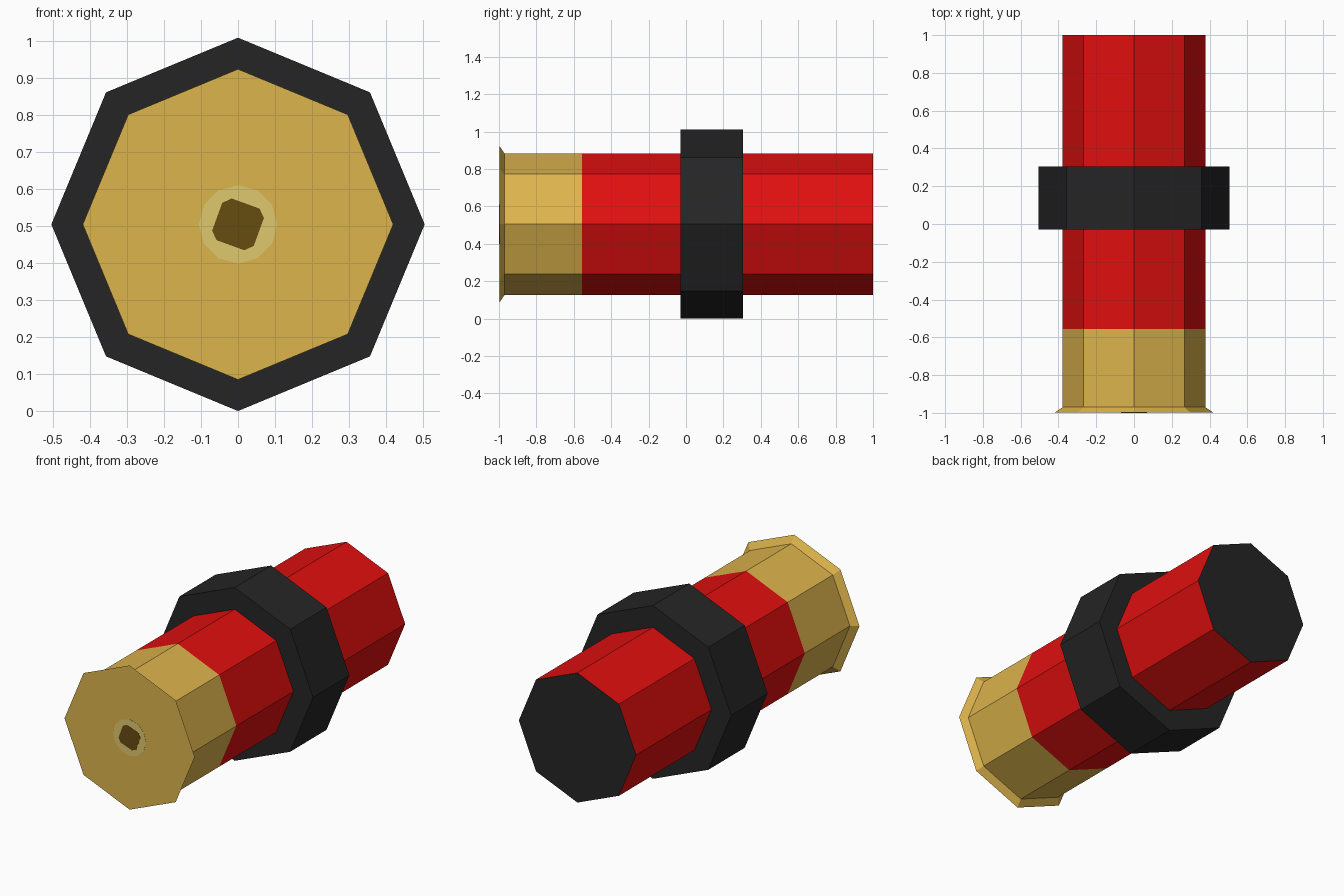
import bpy, bmesh, math

if "Cube" in bpy.data.objects:
    bpy.data.objects.remove(bpy.data.objects["Cube"])

CZ = 0.505  # height of the long axis


def material(name, rgb):
    m = bpy.data.materials.new(name)
    lin = [((c / 255 + 0.055) / 1.055) ** 2.4 if c > 10 else c / 255 / 12.92 for c in rgb]
    m.diffuse_color = (*lin, 1)
    m.use_nodes = True
    m.node_tree.nodes["Principled BSDF"].inputs["Base Color"].default_value = m.diffuse_color
    return m


RED = material("red", (225, 15, 15))
BLACK = material("black", (37, 37, 37))
BRASS = material("brass", (222, 181, 77))
PALE = material("pale_brass", (222, 200, 108))
DARK = material("dark_brown", (102, 76, 17))


def octagon(r, sides=8):
    return [(r * math.sin(2 * math.pi * k / sides), r * math.cos(2 * math.pi * k / sides))
            for k in range(sides)]


def loft(name, sections, mats, cap_start=False, cap_end=False, closed=False):
    """Skin a list of (outline, y) sections along y; a second material goes on the end cap."""
    bm = bmesh.new()
    rings = [[bm.verts.new((x, y, CZ + z)) for x, z in pts] for pts, y in sections]
    pairs = list(zip(rings, rings[1:]))
    if closed:
        pairs.append((rings[-1], rings[0]))
    for a, b in pairs:
        n = len(a)
        for k in range(n):
            j = (k + 1) % n
            bm.faces.new((a[k], b[k], b[j], a[j]))
    if cap_start:
        bm.faces.new(rings[0])
    if cap_end:
        bm.faces.new(rings[-1][::-1]).material_index = len(mats) - 1
    if closed:
        bmesh.ops.recalc_face_normals(bm, faces=bm.faces)
    else:
        # open tubes and capped parts: orient away from the long axis
        bm.normal_update()
        for f in bm.faces:
            c = f.calc_center_median()
            radial = f.normal.x * c.x + f.normal.z * (c.z - CZ)
            axial = f.normal.y * c.y
            if (axial if abs(f.normal.y) > 0.99 else radial) < 0:
                f.normal_flip()
    me = bpy.data.meshes.new(name)
    bm.to_mesh(me)
    bm.free()
    for m in mats:
        me.materials.append(m)
    ob = bpy.data.objects.new(name, me)
    bpy.context.collection.objects.link(ob)
    return ob


# Red casing with black end
loft("casing", [(octagon(0.378), -0.555), (octagon(0.378), 1.0)], [RED, BLACK], cap_end=True)

# Brass base with flared rim
loft("brass_base", [(octagon(0.42), -0.998), (octagon(0.378), -0.97), (octagon(0.378), -0.555)],
     [BRASS], cap_start=True)

# Black band around the casing
loft("band", [(octagon(0.505), -0.03), (octagon(0.505), 0.305),
              (octagon(0.375), 0.305), (octagon(0.375), -0.03)], [BLACK], closed=True)

# Pale disc on the base
disc = octagon(0.106, 12)
loft("primer_ring", [(disc, -0.999), (disc, -0.997)], [PALE], cap_start=True)

# Dark square with clipped corners, slightly turned
h, c, t = 0.060, 0.040, math.radians(-20)
mark = []
for k in range(4):
    a = t - k * math.pi / 2
    for x, z in ((-c, h), (c, h)):
        mark.append((x * math.cos(a) - z * math.sin(a), x * math.sin(a) + z * math.cos(a)))
loft("primer_mark", [(mark, -1.0), (mark, -0.997)], [DARK], cap_start=True)
